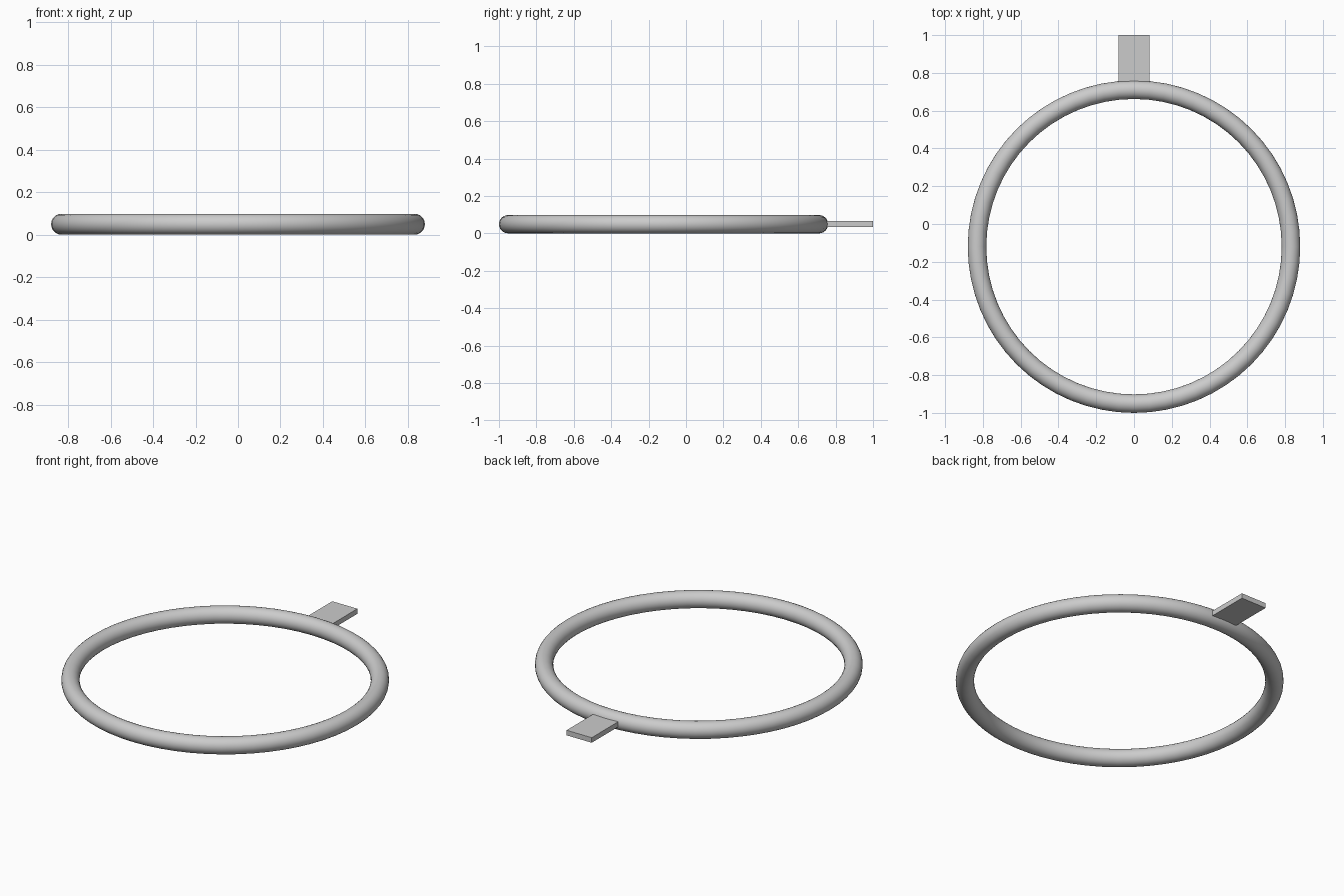
import bpy

if "Cube" in bpy.data.objects:
    bpy.data.objects.remove(bpy.data.objects["Cube"])

TUBE = 0.049
RING_Y = -0.12

# Round hoop lying flat
bpy.ops.mesh.primitive_torus_add(
    location=(0, RING_Y, TUBE), major_radius=0.831, minor_radius=TUBE,
    major_segments=64, minor_segments=24)
ring = bpy.context.object
ring.name = "ring"
bpy.ops.object.shade_smooth()

# Flat tab at the back, rooted inside the hoop's tube
y0, y1 = RING_Y + 0.831, 1.0
bpy.ops.mesh.primitive_cube_add(size=1, location=(0, (y0 + y1) / 2, TUBE + 0.001))
tab = bpy.context.object
tab.name = "tab"
tab.scale = (0.165, y1 - y0, 0.03)
bpy.ops.object.transform_apply(location=False, rotation=False, scale=True)
